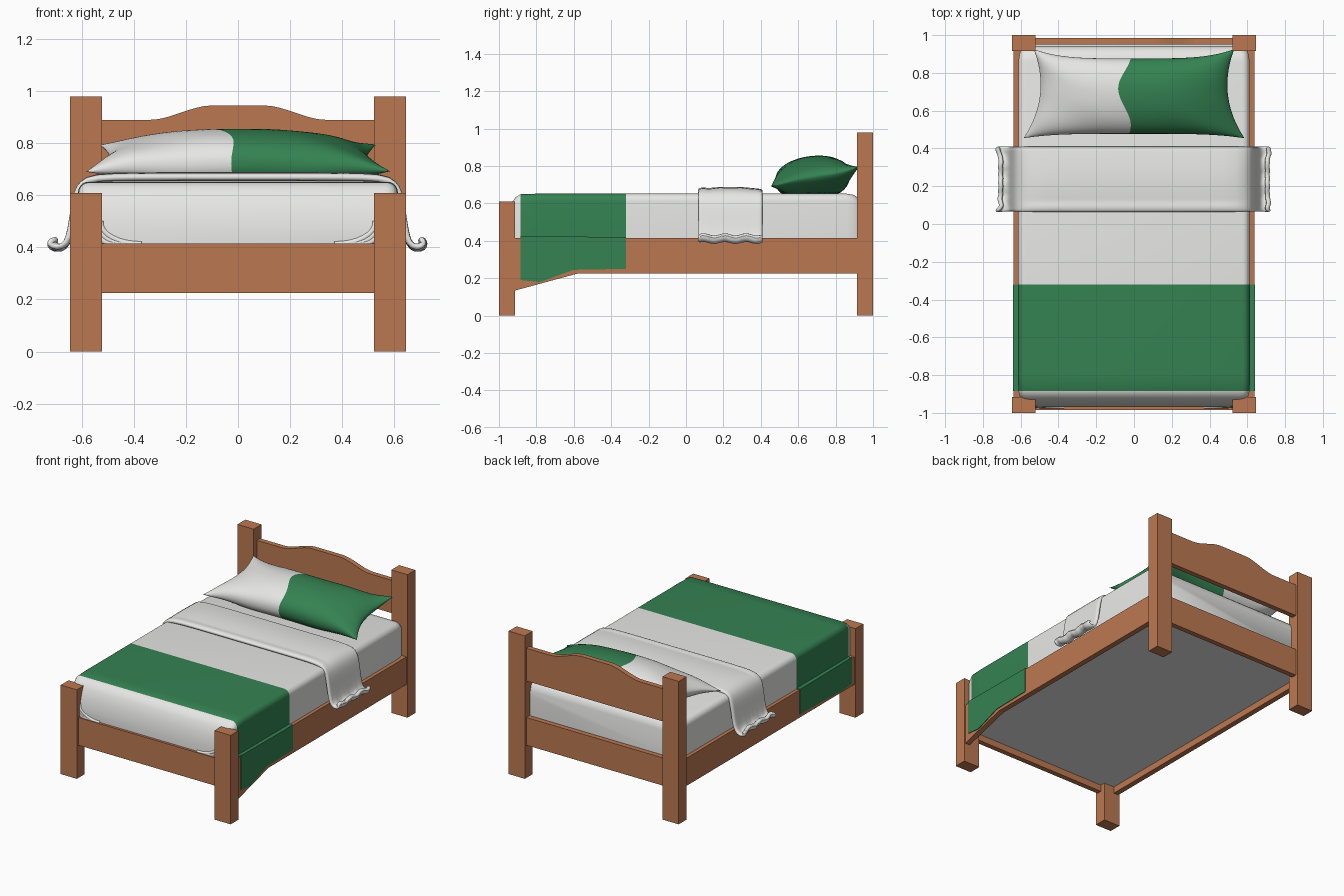
import bpy, bmesh, math

if "Cube" in bpy.data.objects:
    bpy.data.objects.remove(bpy.data.objects["Cube"])


def material(name, r, g, b):
    m = bpy.data.materials.new(name)
    m.diffuse_color = (r, g, b, 1)
    m.use_nodes = True
    m.node_tree.nodes["Principled BSDF"].inputs["Base Color"].default_value = m.diffuse_color
    return m


WOOD = material("brown wood", 0.50, 0.19, 0.083)
WHITE = material("white linen", 0.80, 0.80, 0.785)
GREEN = material("green cloth", 0.035, 0.225, 0.085)


def finish(name, bm, mats, smooth=None):
    bmesh.ops.recalc_face_normals(bm, faces=bm.faces)
    me = bpy.data.meshes.new(name)
    bm.to_mesh(me)
    bm.free()
    for m in mats:
        me.materials.append(m)
    ob = bpy.data.objects.new(name, me)
    bpy.context.collection.objects.link(ob)
    if smooth:
        bpy.ops.object.select_all(action='DESELECT')
        ob.select_set(True)
        bpy.context.view_layer.objects.active = ob
        bpy.ops.object.shade_smooth_by_angle(angle=math.radians(smooth))
    return ob


def prism(name, pts, axis, a, b, mat):
    """Extrude a 2D outline along axis 0 (outline is y,z) or 1 (outline is x,z)."""
    bm = bmesh.new()
    rings = [[bm.verts.new((c, p, q) if axis == 0 else (p, c, q)) for p, q in pts] for c in (a, b)]
    bm.faces.new(rings[0])
    bm.faces.new(rings[1])
    n = len(pts)
    for i in range(n):
        j = (i + 1) % n
        bm.faces.new((rings[0][i], rings[0][j], rings[1][j], rings[1][i]))
    return finish(name, bm, [mat])


def box(name, x0, x1, y0, y1, z0, z1, mat):
    return prism(name, [(x0, z0), (x1, z0), (x1, z1), (x0, z1)], 1, y0, y1, mat)


# Posts, side rails and the green cloth lying over the rails
for side, s in (("left", -1), ("right", 1)):
    box(side + "_head_post", s * 0.522, s * 0.645, 0.915, 1.0, 0, 0.98, WOOD)
    box(side + "_foot_post", s * 0.522, s * 0.645, -1.0, -0.915, 0, 0.61, WOOD)
    drop = 0.13 if s > 0 else 0.225      # the right rail has a sloped brace at the foot
    prism(side + "_side_rail", [(-0.93, drop), (-0.58, 0.225), (0.93, 0.225), (0.93, 0.415), (-0.93, 0.415)],
          0, s * 0.60, s * 0.637, WOOD)
    low = 0.18 if s > 0 else 0.235
    prism(side + "_blanket_drape", [(-0.885, low + 0.01), (-0.78, low), (-0.6, 0.245), (-0.32, 0.25),
                                    (-0.32, 0.42), (-0.885, 0.425)], 0, s * 0.634, s * 0.641, GREEN)
    box(side + "_blanket_ledge", s * 0.59, s * 0.641, -0.885, -0.32, 0.412, 0.421, GREEN)

# Foot rail, head rail and the covered base
box("foot_rail", -0.53, 0.53, -0.985, -0.95, 0.225, 0.415, WOOD)
box("head_rail", -0.53, 0.53, 0.95, 0.985, 0.225, 0.415, WOOD)
box("bed_base", -0.61, 0.61, -0.96, 0.96, 0.27, 0.285, WHITE)

# Headboard with a raised middle
top = []
for i in range(41):
    x = 0.53 - 1.06 * i / 40
    t = min(1, max(0, (0.34 - abs(x)) / 0.24))
    top.append((x, 0.89 + 0.055 * t * t * (3 - 2 * t)))
prism("headboard", [(-0.53, 0.665), (0.53, 0.665)] + top, 1, 0.95, 0.985, WOOD)

# Mattress with blanket: rounded sections lofted along y (y, half width, top)
stations = [(-0.968, 0.53, 0.47), (-0.955, 0.57, 0.54), (-0.935, 0.595, 0.60), (-0.912, 0.606, 0.632),
            (-0.885, 0.612, 0.649), (-0.80, 0.614, 0.652), (-0.32, 0.614, 0.652), (0.86, 0.612, 0.652),
            (0.90, 0.606, 0.645), (0.93, 0.595, 0.62), (0.942, 0.58, 0.58)]
bm = bmesh.new()
rings = []
for y, w, t in stations:
    r = 0.04
    sec = [(w, 0.28), (w, 0.415)]
    sec += [(w - r + r * math.cos(a * math.pi / 12), t - r + r * math.sin(a * math.pi / 12)) for a in range(7)]
    sec += [(-x, z) for x, z in reversed(sec)]
    rings.append([bm.verts.new((x, y, z)) for x, z in sec])
for k in range(len(rings) - 1):
    n = len(rings[k])
    for i in range(n):
        j = (i + 1) % n
        f = bm.faces.new((rings[k][i], rings[k][j], rings[k + 1][j], rings[k + 1][i]))
        f.material_index = 1 if -0.89 < stations[k][0] < -0.33 else 0
bm.faces.new(rings[0])
bm.faces.new(rings[-1])
finish("mattress_and_blanket", bm, [WHITE, GREEN], 50)

# Tucked fabric folds at the foot corners
for side, s in (("left", -1), ("right", 1)):
    for k in range(3):
        cu = bpy.data.curves.new(f"{side}_corner_fold_{k + 1}", 'CURVE')
        cu.dimensions = '3D'
        cu.bevel_depth = 0.014
        cu.bevel_resolution = 2
        sp = cu.splines.new('POLY')
        sp.points.add(8)
        for i, p in enumerate(sp.points):
            a = i / 8 * math.pi / 2
            p.co = (s * (0.53 - (0.16 - 0.045 * k) * (1 - math.sin(a))),
                    -0.966 + 0.008 * math.sin(a), 0.41 + (0.09 - 0.026 * k) * (1 - math.cos(a)), 1)
        cu.materials.append(WHITE)
        ob = bpy.data.objects.new(cu.name, cu)
        bpy.context.collection.objects.link(ob)

# Turned-down sheet: a cross path draped over both sides, with wavy curled hems
half = [(0.2, 0.664), (0.4, 0.664), (0.555, 0.662), (0.60, 0.648), (0.622, 0.61), (0.632, 0.54),
        (0.642, 0.47), (0.652, 0.415), (0.675, 0.395), (0.70, 0.402), (0.708, 0.42), (0.69, 0.43)]
path = [(-x, z) for x, z in reversed(half)] + [(0, 0.664)] + half
ys = [0.065, 0.08, 0.095, 0.115] + [0.115 + 0.295 * i / 14 for i in range(1, 15)]
bm = bmesh.new()
grid = []
for x, z in path:
    hem = max(0, min(1, (abs(x) - 0.64) / 0.04))
    row = []
    for y in ys:
        v = (y - 0.065) / 0.345
        roll = 0.007 if 0.075 < y < 0.11 else 0
        flat = 1 if abs(x) < 0.59 else 0
        wave = hem * (0.010 * math.sin(26 * v + x) - 0.02 * (2 * v - 1) ** 4)
        row.append(bm.verts.new((x + math.copysign(wave, x), y,
                                 z + flat * (roll + 0.013 * math.sin(math.pi * v)) + hem * 0.007 * math.sin(19 * v))))
    grid.append(row)
for a, b in zip(grid, grid[1:]):
    for j in range(len(ys) - 1):
        bm.faces.new((a[j], b[j], b[j + 1], a[j + 1]))
sheet = finish("turned_down_sheet", bm, [WHITE], 60)
mod = sheet.modifiers.new("thickness", 'SOLIDIFY')
mod.thickness = 0.024
mod.offset = 0
mod = sheet.modifiers.new("soften", 'SUBSURF')
mod.levels = mod.render_levels = 1

# Pillow: two puffed sheets sharing a seam, green on the right of a wavy line
NU, NV = 48, 28
bm = bmesh.new()
seam = {}


def pillow_vert(i, j, sign):
    edge = i in (0, NU) or j in (0, NV)
    if edge and (i, j) in seam:
        return seam[i, j]
    u, v = math.sin((i / NU - 0.5) * math.pi), math.sin((j / NV - 0.5) * math.pi)
    # shift the columns so that the middle one follows the colour line
    u += (-0.10 - 0.07 * math.cos(3.3 * (v - 0.15))) * (1 - u * u) ** 2
    x = u * (0.558 - 0.027 * v) * (1 - 0.11 * (1 - v * v))
    y = 0.69 + v * 0.236 * (1 - (0.21 if v > 0 else 0.10) * (1 - u ** 4))
    puff = max(0, 1 - abs(u) ** 2.6) ** 0.6 * max(0, 1 - v * v) ** 0.45
    crease = 0.006 * math.sin(9 * u + 5 * v) * abs(u * v)
    z = 0.735 + v * (0.012 + 0.034 * u * u) + 0.008 * u ** 4 + sign * puff * 0.12 + crease
    p = bm.verts.new((x, y, max(z, 0.653)))
    if edge:
        seam[i, j] = p
    return p


for sign in (1, -1):
    g = [[pillow_vert(i, j, sign) for j in range(NV + 1)] for i in range(NU + 1)]
    for i in range(NU):
        for j in range(NV):
            f = bm.faces.new((g[i][j], g[i + 1][j], g[i + 1][j + 1], g[i][j + 1]))
            f.material_index = 1 if i >= NU // 2 else 0
finish("pillow", bm, [WHITE, GREEN], 70)
